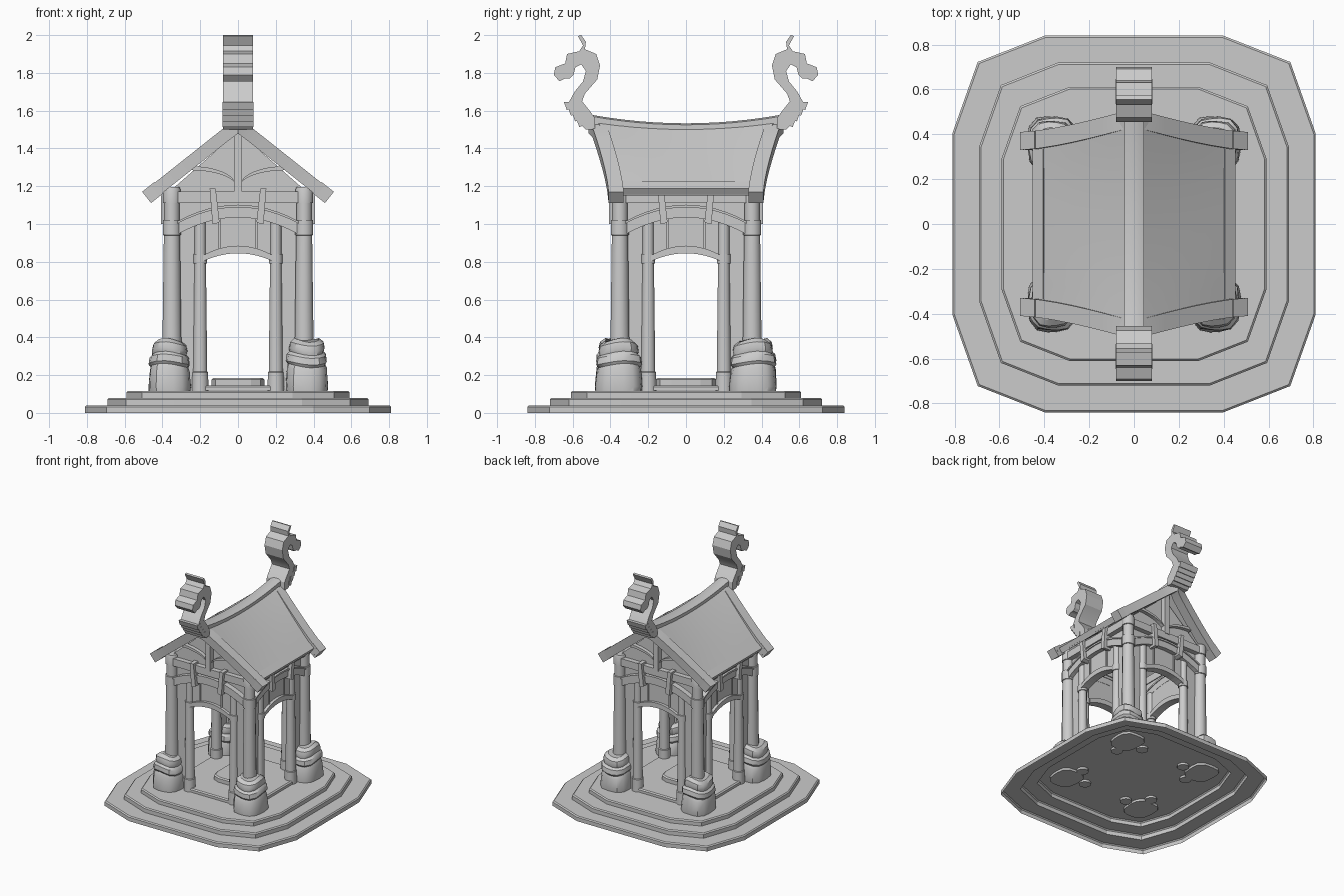
import bpy, bmesh, math
from mathutils import Matrix, Vector

if "Cube" in bpy.data.objects:
    bpy.data.objects.remove(bpy.data.objects["Cube"])

stone = bpy.data.materials.new("plain_grey")
stone.diffuse_color = (0.6, 0.6, 0.6, 1)
stone.use_nodes = True
stone.node_tree.nodes["Principled BSDF"].inputs["Base Color"].default_value = stone.diffuse_color


def make(name, verts, faces, turn=0, smooth=None, fix=True):
    me = bpy.data.meshes.new(name)
    rot = Matrix.Rotation(turn * math.pi / 2, 3, 'Z')
    me.from_pydata([rot @ Vector(v) for v in verts], [], faces)
    if fix:
        bm = bmesh.new()
        bm.from_mesh(me)
        bmesh.ops.recalc_face_normals(bm, faces=bm.faces)
        bm.to_mesh(me)
        bm.free()
    me.materials.append(stone)
    ob = bpy.data.objects.new(name, me)
    bpy.context.collection.objects.link(ob)
    if smooth:
        me.shade_smooth()
        me.set_sharp_from_angle(angle=math.radians(smooth))
    return ob


def rings(name, loops, turn=0, smooth=None, caps=(True, True)):
    """Skin a list of equal-length closed loops."""
    n = len(loops[0])
    verts = [v for lp in loops for v in lp]
    faces = [(r*n + i, r*n + (i+1) % n, (r+1)*n + (i+1) % n, (r+1)*n + i)
             for r in range(len(loops) - 1) for i in range(n)]
    if caps[0]:
        faces.append(tuple(reversed(range(n))))
    if caps[1]:
        faces.append(tuple(range(len(verts) - n, len(verts))))
    return make(name, verts, faces, turn, smooth, all(caps))


def prism_xz(name, pts, y0, y1, turn=0):
    return rings(name, [[(x, y, z) for x, z in pts] for y in (y0, y1)], turn)


def lathe(name, x, y, prof, n=12, turn=0, smooth=40):
    return rings(name, [[(x + r*math.cos(2*math.pi*(i+.5)/n), y + r*math.sin(2*math.pi*(i+.5)/n), z)
                         for i in range(n)] for r, z in prof], turn, smooth)


def band(lo, hi, w, rise_lo, rise_hi, n=12):
    """Outline of an arched strip, lo/hi being the heights at its ends."""
    xs = [-w + 2*w*i/n for i in range(n + 1)]
    f = lambda x, h, r: (x, h + r*(1 - (x/w)**2))
    return [f(x, lo, rise_lo) for x in xs] + [f(x, hi, rise_hi) for x in reversed(xs)]


# stepped platform, one open-bottomed shell
def plan(hx, hy, z):
    q = [(hx, .48*hy), (.86*hx, .86*hy), (.49*hx, hy)]
    p = q + [(-x, y) for x, y in reversed(q)]
    p += [(-x, -y) for x, y in p]
    return [(x, y, z) for x, y in p]


steps = []
for hx, hy, z0, z1 in ((.81, .84, 0, .04), (.69, .72, .04, .08), (.59, .61, .08, .117)):
    steps += [plan(hx, hy, z0), plan(hx, hy, z1 - .008), plan(hx - .008, hy - .008, z1)]
rings("stepped_platform", steps, caps=(False, True))
rings("inner_floor", [plan(.37, .37, .118), plan(.37, .37, .138), plan(.36, .36, .146)])
rings("centre_stone", [plan(.14, .16, .14), plan(.14, .16, .177), plan(.13, .15, .185)])

# corner columns on stacked boulders
for sx in (-1, 1):
    for sy in (-1, 1):
        boulder = []
        for k, (h, z) in enumerate(((.108, .10), (.112, .14), (.105, .23), (.098, .25), (.108, .265),
                                    (.104, .30), (.09, .315), (.094, .335), (.088, .365), (.065, .385))):
            lp = []
            for i in range(16):
                a = 2*math.pi*(i + .5)/16
                c, s = math.cos(a), math.sin(a)
                m = h / (abs(c)**3.2 + abs(s)**3.2)**(1/3.2)
                m *= 1 + .025*math.sin(3*a + k)
                lp.append((sx*.363 + m*c, sy*.355 + m*1.12*s, z + (.012*math.sin(2*a + sx) if k > 1 else 0)))
            boulder.append(lp)
        rings("boulder_base", boulder, smooth=35)
        lathe("corner_column", sx*.35, sy*.35, [
            (.052, .35), (.044, .94), (.05, .942), (.05, 1.02), (.042, 1.022),
            (.042, 1.11), (.048, 1.112), (.048, 1.18), (.042, 1.195)], 12)

# four identical arched sides
for t in range(4):
    for s in (-1, 1):
        lathe("door_post", s*.2, -.335, [(.046, .10), (.044, .215), (.039, .22), (.032, .79), (.038, .792),
                                         (.038, .84), (.031, .842), (.031, 1.02)], 10, t)
        prism_xz("wall_strip", [(s*.2, .13), (s*.34, .13), (s*.34, 1.13), (s*.2, 1.13)], -.345, -.322, t)
        prism_xz("wall_batten", [(s*.092, .84), (s*.102, .84), (s*.102, 1.04), (s*.092, 1.04)], -.354, -.34, t)
        prism_xz("strap", [(s*.118, 1.0), (s*.098, 1.01), (s*.118, 1.188), (s*.15, 1.188), (s*.135, 1.0)],
                 -.408, -.325, t)
    xs = [-.2 + .4*i/12 for i in range(13)]
    prism_xz("wall_over_arch", [(x, .81 + .055*(1 - (x/.2)**2)) for x in xs] + [(.2, 1.13), (-.2, 1.13)],
             -.345, -.322, t)
    prism_xz("inner_arch", band(.795, .825, .2, .05, .06), -.368, -.305, t)
    prism_xz("outer_arch", band(.945, 1.005, .32, .09, .085), -.38, -.32, t)
    prism_xz("outer_arch_rim", band(1.003, 1.015, .32, .085, .087), -.388, -.315, t)
    prism_xz("top_beam", [(-.35, 1.112), (.35, 1.112), (.35, 1.172), (-.35, 1.172)], -.385, -.315, t)

# roof sheets with sagging ridge
N, M = 10, 5
for s in (-1, 1):
    verts, faces = [], []
    for low in (0, 1):
        for j in range(M + 1):
            for i in range(N + 1):
                u, v = j/M, -1 + 2*i/N
                verts.append((s*(.02 + .425*u - low*.02*u), v*(.475 - .145*u**.75),
                              1.52 - .335*u + .035*v*v*(1 - u) - low*.035))
    W, L = N + 1, (N + 1)*(M + 1)
    for j in range(M):
        for i in range(N):
            a = j*W + i
            q = (a, a + 1, a + W + 1, a + W)
            faces += [q, tuple(k + L for k in reversed(q))]
    edge = [i for i in range(W)] + [j*W + N for j in range(1, M + 1)]
    edge += [M*W + i for i in range(N - 1, -1, -1)] + [j*W for j in range(M - 1, 0, -1)]
    faces += [(a, b, b + L, a + L) for a, b in zip(edge, edge[1:] + edge[:1])]
    make("roof_sheet", verts, faces, smooth=30)
    # eave strip
    prism_xz("eave_strip", [(s*.405, 1.225), (s*.452, 1.188), (s*.432, 1.158), (s*.385, 1.19)], -.335, .335)

rings("ridge_board", [[(x, v*.5, z + .045*v*v) for x, z in
                       ((-.045, 1.485), (.045, 1.485), (.045, 1.525), (.02, 1.533), (-.02, 1.533), (-.045, 1.525))]
                      for v in [-1 + i/6 for i in range(13)]], smooth=30)

# gable ends: boards, feet, timber frame
for e in (-1, 1):
    for s in (-1, 1):
        def section(x, grow=0.0):
            y = .41 + .105*max(0.0, 1 - x/.5)**1.4
            n = Vector((.62, .785))
            top = Vector((x, 1.568 - .793*x)) + n*grow
            bot = top - n*(.068 + 2*grow)
            # at the apex the board closes on the centre line
            if x == 0:
                top, bot = Vector((0, 1.555)), Vector((0, 1.478))
            return [(s*p.x, e*yy, p.y) for p, yy in ((top, y), (top, y - .08), (bot, y - .08), (bot, y))]
        rings("gable_board", [section(x) for x in (0, .07, .14, .21, .28, .35, .42, .49)], smooth=30)
        rings("gable_foot", [section(x, .004) for x in (.44, .505)])
        # curved brace
        lo, hi = [], []
        for i in range(9):
            a = math.pi/2*i/8
            for lst, k in ((lo, 0), (hi, .022)):
                lst.append((s*(.25 - (.25 - k*.2)*math.sin(a) + k*.4), 1.185 + k + .10*math.cos(a)))
        prism_xz("gable_brace", lo + hi[::-1], e*.375, e*.33)
    prism_xz("gable_infill", [(-.37, 1.165), (.37, 1.165), (0, 1.49)], e*.345, e*.325)
    prism_xz("king_post", [(-.022, 1.16), (.022, 1.16), (.022, 1.5), (-.022, 1.5)], e*.39, e*.33)

# carved beast heads on the ridge ends
head = [(.48, 1.50), (.53, 1.50), (.56, 1.53), (.61, 1.61), (.62, 1.645), (.59, 1.70), (.545, 1.755),
        (.53, 1.81), (.555, 1.845), (.585, 1.83), (.595, 1.79), (.615, 1.77), (.64, 1.77), (.67, 1.755),
        (.70, 1.79), (.692, 1.83), (.64, 1.85), (.63, 1.90), (.565, 1.915), (.545, 1.945), (.572, 1.995),
        (.555, 2.0), (.53, 1.965), (.535, 1.925), (.475, 1.90), (.455, 1.84), (.47, 1.765),
        (.535, 1.69), (.55, 1.65), (.51, 1.60), (.485, 1.565)]
for e in (-1, 1):
    rings("carved_head", [[(x, e*y, z) for y, z in head] for x in (-.08, .08)], smooth=25)
    # scale ridges on the lower neck
    for k in range(4):
        y, z = .535 + .022*k, 1.525 + .03*k
        rings("neck_scale", [[(x, e*a, b) for a, b in ((y, z), (y + .03, z - .012), (y + .045, z + .03), (y, z + .03))]
                             for x in (-.083, .083)])
